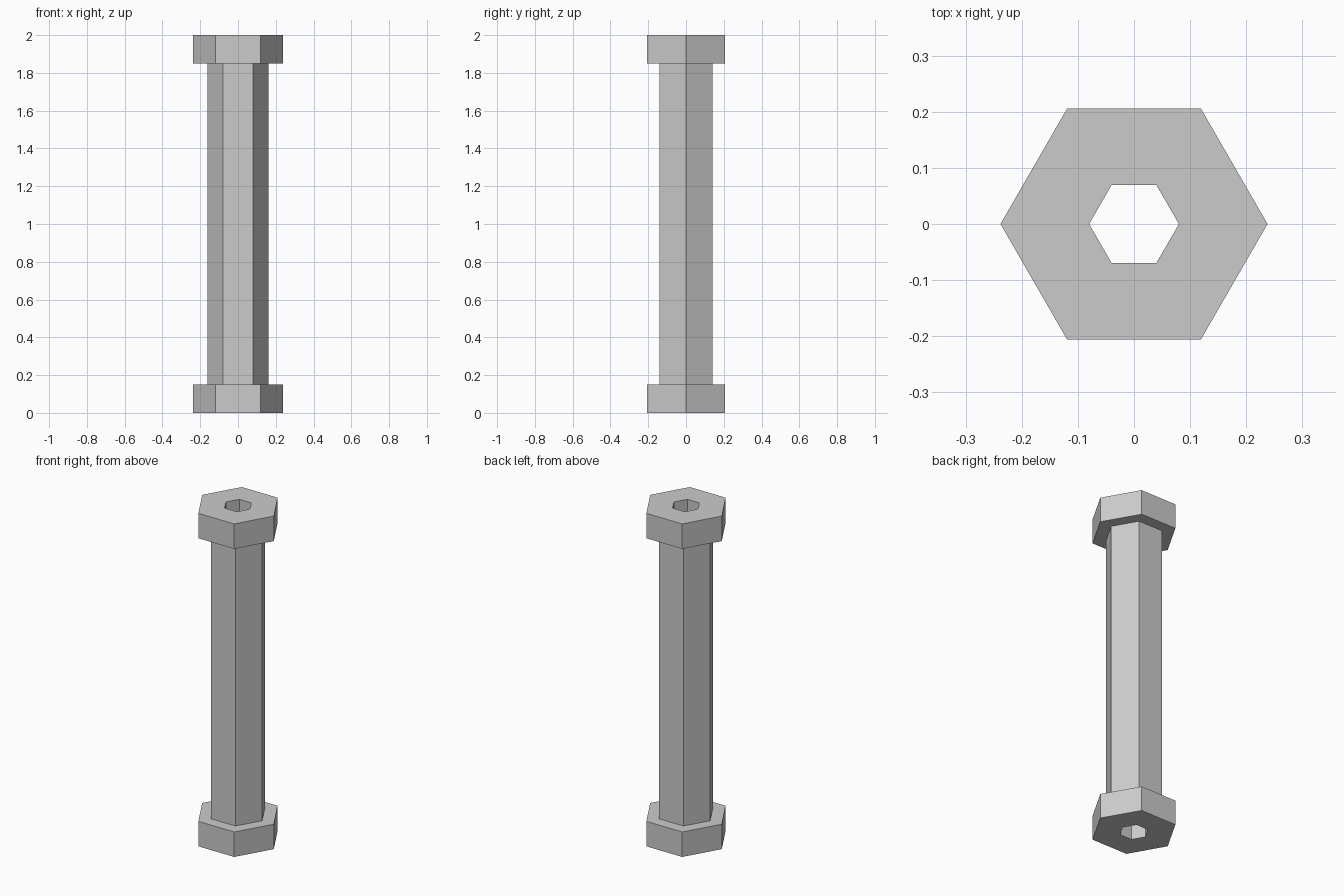
import bpy, bmesh
from math import cos, sin, pi

if "Cube" in bpy.data.objects:
    bpy.data.objects.remove(bpy.data.objects["Cube"])

SIDES = 6
BORE, SHAFT, FLANGE = 0.08, 0.161, 0.238
HEIGHT, FLANGE_H = 2.0, 0.15

# Closed (radius, z) section: bore wall, end flanges and shaft
profile = [
    (BORE, 0), (FLANGE, 0), (FLANGE, FLANGE_H), (SHAFT, FLANGE_H),
    (SHAFT, HEIGHT - FLANGE_H), (FLANGE, HEIGHT - FLANGE_H),
    (FLANGE, HEIGHT), (BORE, HEIGHT),
]


def hex_lathe(name, section):
    """Sweep a closed section around z in flat-sided steps."""
    bm = bmesh.new()
    rings = []
    for i in range(SIDES):
        a = 2 * pi * i / SIDES
        rings.append([bm.verts.new((r * cos(a), r * sin(a), z)) for r, z in section])
    n = len(section)
    for i in range(SIDES):
        a, b = rings[i], rings[(i + 1) % SIDES]
        for j in range(n):
            k = (j + 1) % n
            bm.faces.new((a[j], b[j], b[k], a[k]))
    bmesh.ops.recalc_face_normals(bm, faces=bm.faces)
    mesh = bpy.data.meshes.new(name)
    bm.to_mesh(mesh)
    bm.free()
    obj = bpy.data.objects.new(name, mesh)
    bpy.context.collection.objects.link(obj)
    return obj


# Hollow hexagonal pipe with a flange at each end
hex_lathe("flanged_hex_pipe", profile)
